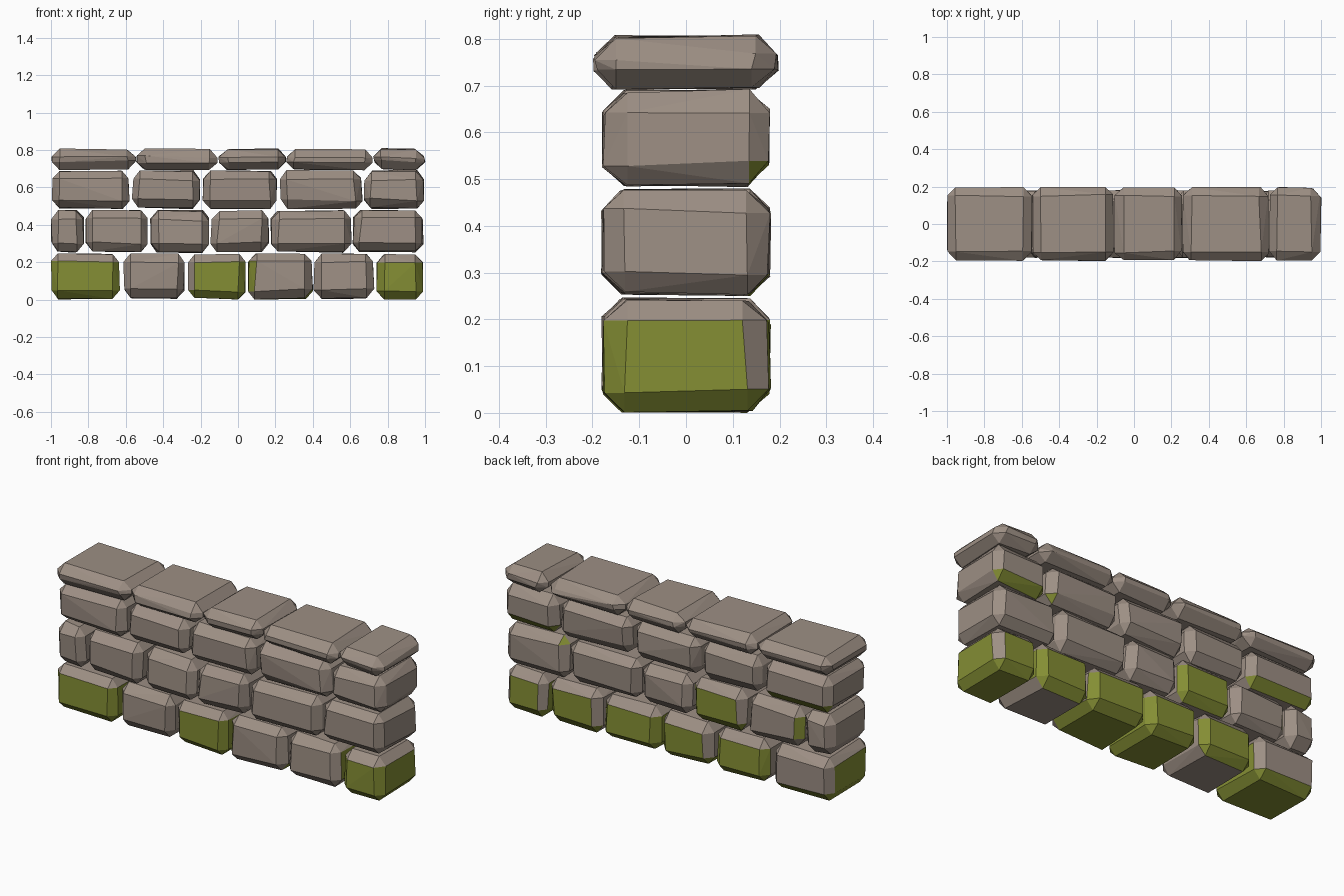
import bpy
import bmesh
import random
from itertools import product
from mathutils import Vector

random.seed(7)

cube = bpy.data.objects.get("Cube")
if cube:
    bpy.data.objects.remove(cube, do_unlink=True)


def make_material(name, colour):
    mat = bpy.data.materials.new(name)
    mat.use_nodes = True
    mat.diffuse_color = (*colour, 1)
    mat.node_tree.nodes["Principled BSDF"].inputs["Base Color"].default_value = (*colour, 1)
    return mat


STONE = make_material("warm_grey_stone", (0.337, 0.275, 0.231))
MOSS = make_material("moss_green", (0.231, 0.27, 0.034))


def side_key(normal):
    """Name a face by the sides it leans to: Front/Back, East/West, Top/Down."""
    key = ""
    for value, (minus, plus) in zip((normal.y, normal.x, normal.z), ("FB", "WE", "DT")):
        if abs(value) > 0.3:
            key += plus if value > 0 else minus
    return key


def make_stone(name, low, high, chamfer, mossy_sides):
    """Rough-cut block: chamfered box with slightly uneven corners."""
    centre, half = (low + high) / 2, (high - low) / 2
    bm = bmesh.new()
    for signs in product((-1, 1), repeat=3):
        corner = [h - random.uniform(0, 0.01) for h in half]
        cut = [c * random.uniform(0.85, 1.15) for c in chamfer]
        for axis in range(3):
            point = [corner[i] - (0 if i == axis else cut[i]) for i in range(3)]
            bm.verts.new(centre + Vector([s * p for s, p in zip(signs, point)]))
    hull = bmesh.ops.convex_hull(bm, input=bm.verts[:])
    inside = {v for v in hull["geom_interior"] if isinstance(v, bmesh.types.BMVert)}
    bmesh.ops.delete(bm, geom=list(inside), context="VERTS")
    bmesh.ops.recalc_face_normals(bm, faces=bm.faces[:])

    # Moss on chosen sides; corner facets follow their chamfer
    mossy = mossy_sides.split()
    for face in bm.faces:
        key = side_key(face.normal)
        edge_key = key[0] + key[-1] if len(key) == 3 else key
        face.material_index = int(key in mossy or edge_key in mossy)
    bmesh.ops.dissolve_limit(bm, angle_limit=0.06, verts=bm.verts[:],
                             edges=bm.edges[:], delimit={"MATERIAL"})

    mesh = bpy.data.meshes.new(name)
    bm.to_mesh(mesh)
    bm.free()
    mesh.materials.append(STONE)
    mesh.materials.append(MOSS)
    obj = bpy.data.objects.new(name, mesh)
    bpy.context.collection.objects.link(obj)


BLOCK_CUT = (0.037, 0.046, 0.045)
CAP_CUT = (0.045, 0.045, 0.042)

# Courses: name, bottom, top, half depth, chamfer, stones (west, east, mossy sides)
COURSES = [
    ("base_stone", 0.0, 0.247, 0.182, BLOCK_CUT, [
        (-1.0, -0.63, "F FE FW FD E W D BD ED WD"),
        (-0.615, -0.285, "B BE BW BD"),
        (-0.27, 0.042, "F FE FD E D ED WD B BE BD"),
        (0.05, 0.402, "FW W B BE BW BD D ED WD"),
        (0.402, 0.73, "B BE BD E"),
        (0.738, 0.995, "F FE FW FD E ED W WD D B BD"),
    ]),
    ("lower_stone", 0.25, 0.48, 0.182, BLOCK_CUT, [
        (-1.0, -0.823, ""),
        (-0.817, -0.482, "BW"),
        (-0.472, -0.152, "B BE BD"),
        (-0.148, 0.168, ""),
        (0.172, 0.608, ""),
        (0.613, 0.993, "BWT"),
    ]),
    ("upper_stone", 0.483, 0.693, 0.18, BLOCK_CUT, [
        (-1.0, -0.578, "BD"),
        (-0.568, -0.198, ""),
        (-0.19, 0.212, ""),
        (0.222, 0.667, "BED"),
        (0.672, 0.998, "BD"),
    ]),
    ("cap_stone", 0.69, 0.81, 0.199, CAP_CUT, [
        (-1.003, -0.543, ""),
        (-0.547, -0.108, ""),
        (-0.105, 0.262, ""),
        (0.257, 0.725, ""),
        (0.722, 1.003, ""),
    ]),
]

for name, bottom, top, depth, chamfer, stones in COURSES:
    for number, (west, east, mossy) in enumerate(stones, 1):
        make_stone(f"{name}_{number}", Vector((west, -depth, bottom)),
                   Vector((east, depth, top)), chamfer, mossy)
